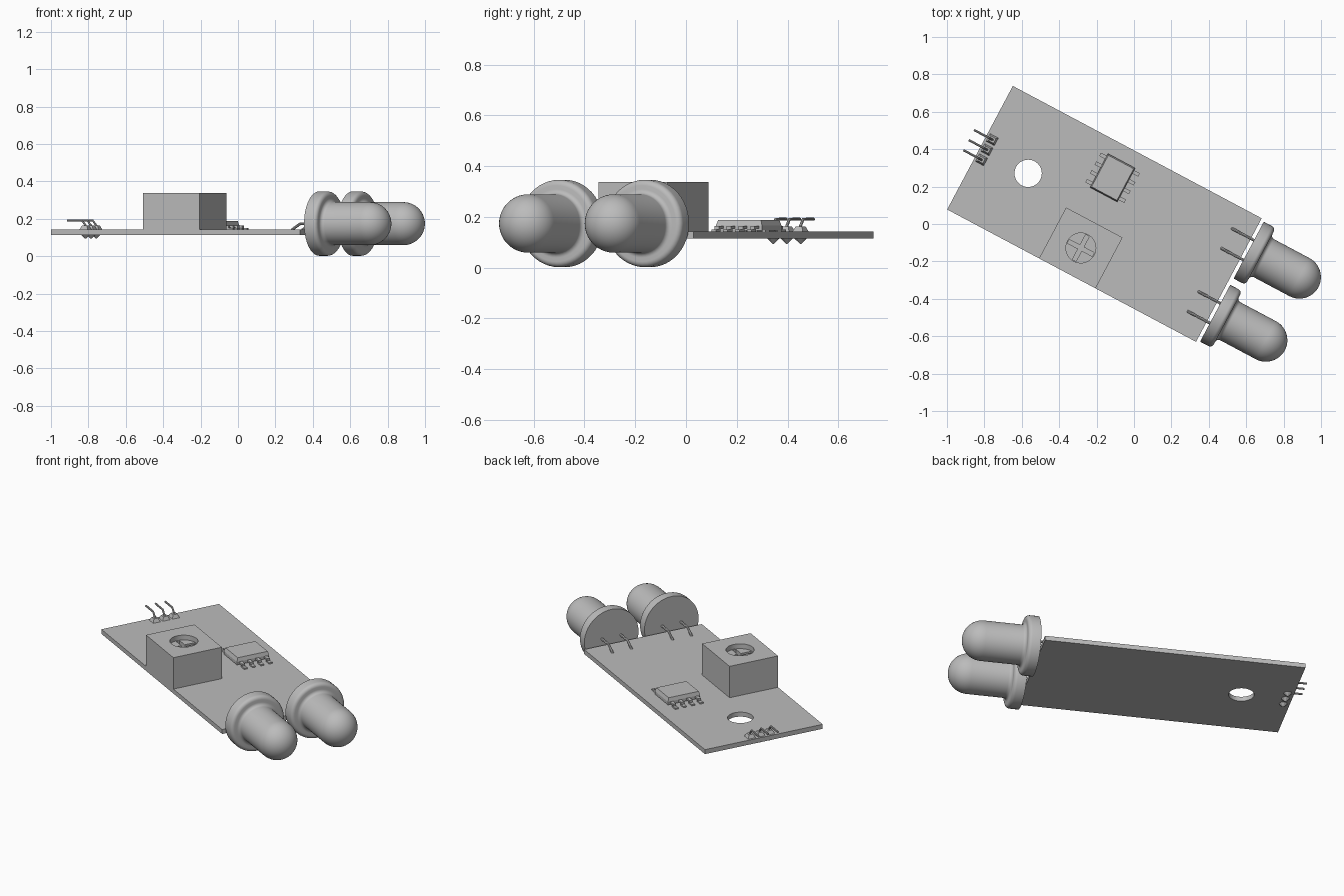
import bpy, bmesh, math
from mathutils import Matrix

if "Cube" in bpy.data.objects:
    bpy.data.objects.remove(bpy.data.objects["Cube"], do_unlink=True)

grey = bpy.data.materials.new("plain_grey")
grey.use_nodes = True
grey.diffuse_color = (0.5, 0.5, 0.5, 1)
grey.node_tree.nodes["Principled BSDF"].inputs["Base Color"].default_value = (0.5, 0.5, 0.5, 1)

# Everything is laid out along the board, then turned with it
FRAME = Matrix.Translation((-0.158, 0.054, 0)) @ Matrix.Rotation(math.radians(-28), 4, "Z")
BOTTOM, TOP = 0.114, 0.142


def activate(ob):
    bpy.ops.object.select_all(action="DESELECT")
    ob.select_set(True)
    bpy.context.view_layer.objects.active = ob


def place(name, data):
    ob = bpy.data.objects.new(name, data)
    bpy.context.collection.objects.link(ob)
    ob.matrix_world = FRAME
    data.materials.append(grey)
    return ob


def from_bmesh(name, bm):
    bmesh.ops.recalc_face_normals(bm, faces=bm.faces)
    mesh = bpy.data.meshes.new(name)
    bm.to_mesh(mesh)
    bm.free()
    return place(name, mesh)


def box(name, u, v, low, high, length, width, taper=1.0):
    bm = bmesh.new()
    bmesh.ops.create_cube(bm, size=1)
    for p in bm.verts:
        k = taper if p.co.z > 0 else 1.0
        p.co = (u + p.co.x * length * k, v + p.co.y * width * k, high if p.co.z > 0 else low)
    return from_bmesh(name, bm)


def cone(name, u, v, low, high, r_low, r_high, sides=40):
    bm = bmesh.new()
    bmesh.ops.create_cone(bm, cap_ends=True, segments=sides, radius1=r_low, radius2=r_high,
                          depth=high - low,
                          matrix=Matrix.Translation((u, v, (low + high) / 2)))
    return from_bmesh(name, bm)


def cut(ob, cutter):
    mod = ob.modifiers.new("cut", "BOOLEAN")
    mod.operation = "DIFFERENCE"
    mod.solver = "EXACT"
    mod.object = cutter
    activate(ob)
    bpy.ops.object.modifier_apply(modifier=mod.name)
    bpy.data.objects.remove(cutter, do_unlink=True)


def smooth(ob):
    activate(ob)
    bpy.ops.object.shade_smooth_by_angle(angle=math.radians(35))


def wire(name, points, radius):
    curve = bpy.data.curves.new(name, "CURVE")
    curve.dimensions = "3D"
    curve.bevel_depth = radius
    curve.bevel_resolution = 2
    curve.use_fill_caps = True
    line = curve.splines.new("POLY")
    line.points.add(len(points) - 1)
    for p, co in zip(line.points, points):
        p.co = (*co, 1)
    ob = place(name, curve)
    activate(ob)
    bpy.ops.object.convert(target="MESH")
    smooth(bpy.context.object)


def lathe(name, profile, v, z, steps=48):
    # profile holds (distance along the board, radius)
    bm = bmesh.new()
    verts = [bm.verts.new((u, v + r, z)) for u, r in profile]
    edges = [bm.edges.new(pair) for pair in zip(verts, verts[1:])]
    bmesh.ops.spin(bm, geom=verts + edges, cent=(0, v, z), axis=(1, 0, 0),
                   angle=math.tau, steps=steps)
    bmesh.ops.remove_doubles(bm, verts=bm.verts, dist=0.0005)
    smooth(from_bmesh(name, bm))


# Board with mounting hole
board = box("board", 0, 0, BOTTOM, TOP, 1.507, 0.748)
cut(board, cone("hole_cutter", -0.462, 0, 0, 0.3, 0.073, 0.073))
smooth(board)

# Adjuster block with a sunken cross-slotted screw
U, V = -0.026, -0.22
adjuster = box("adjuster_block", U, V, TOP, 0.338, 0.342, 0.308)
cut(adjuster, cone("well_cutter", U, V, 0.308, 0.4, 0.08, 0.08))
for size in ((0.15, 0.022), (0.022, 0.15)):
    cut(adjuster, box("slot_cutter", U, V, 0.275, 0.4, *size))
smooth(adjuster)

# Chip with four legs on each side
U, V = -0.052, 0.191
box("chip_body", U, V, 0.147, 0.166, 0.165, 0.205)
box("chip_top", U, V, 0.166, 0.188, 0.165, 0.205, 0.93)
for side in (-1, 1):
    for i in range(4):
        v = V + (i - 1.5) * 0.053
        box("chip_leg", U + side * 0.095, v, 0.154, 0.164, 0.04, 0.02)
        box("chip_leg_drop", U + side * 0.112, v, TOP, 0.164, 0.012, 0.02)
        box("chip_foot", U + side * 0.128, v, TOP, 0.15, 0.036, 0.02)

# Bent header pins with solder below
for i in (-1, 0, 1):
    v = 0.008 + i * 0.061
    box("header_block", -0.716, v, TOP, 0.163, 0.05, 0.046, 0.6)
    cone("header_solder", -0.716, v, 0.094, BOTTOM, 0.003, 0.024, 8)
    wire("header_pin", [(-0.712, v, 0.15), (-0.716, v, 0.165), (-0.738, v, 0.191),
                        (-0.826, v, 0.191)], 0.006)

# Two lamps lying over the end of the board
BACK, RIM, BODY, DOME, AXIS = 0.772, 0.172, 0.115, 1.079, 0.174
profile = [(BACK, 0), (BACK, RIM), (BACK + 0.05, RIM)]
for i in range(1, 6):  # rounded rim
    a = math.pi / 10 * i
    profile.append((BACK + 0.05 + 0.022 * math.sin(a), RIM - 0.022 * (1 - math.cos(a))))
for i in range(6):  # fillet into the body
    a = math.pi / 10 * i
    profile.append((BACK + 0.072 + 0.02 * (1 - math.cos(a)), BODY + 0.02 * (1 - math.sin(a))))
for i in range(13):  # dome
    a = math.pi / 24 * i
    profile.append((DOME + BODY * math.sin(a), BODY * math.cos(a)))
for v in (-0.191, 0.191):
    lathe("lamp", profile, v, AXIS)
    for off in (-0.06, 0.06):
        wire("lamp_lead", [(0.638, v + off, 0.14), (0.652, v + off, 0.15), (0.69, v + off, 0.174),
                           (BACK + 0.01, v + off, 0.174)], 0.0075)
